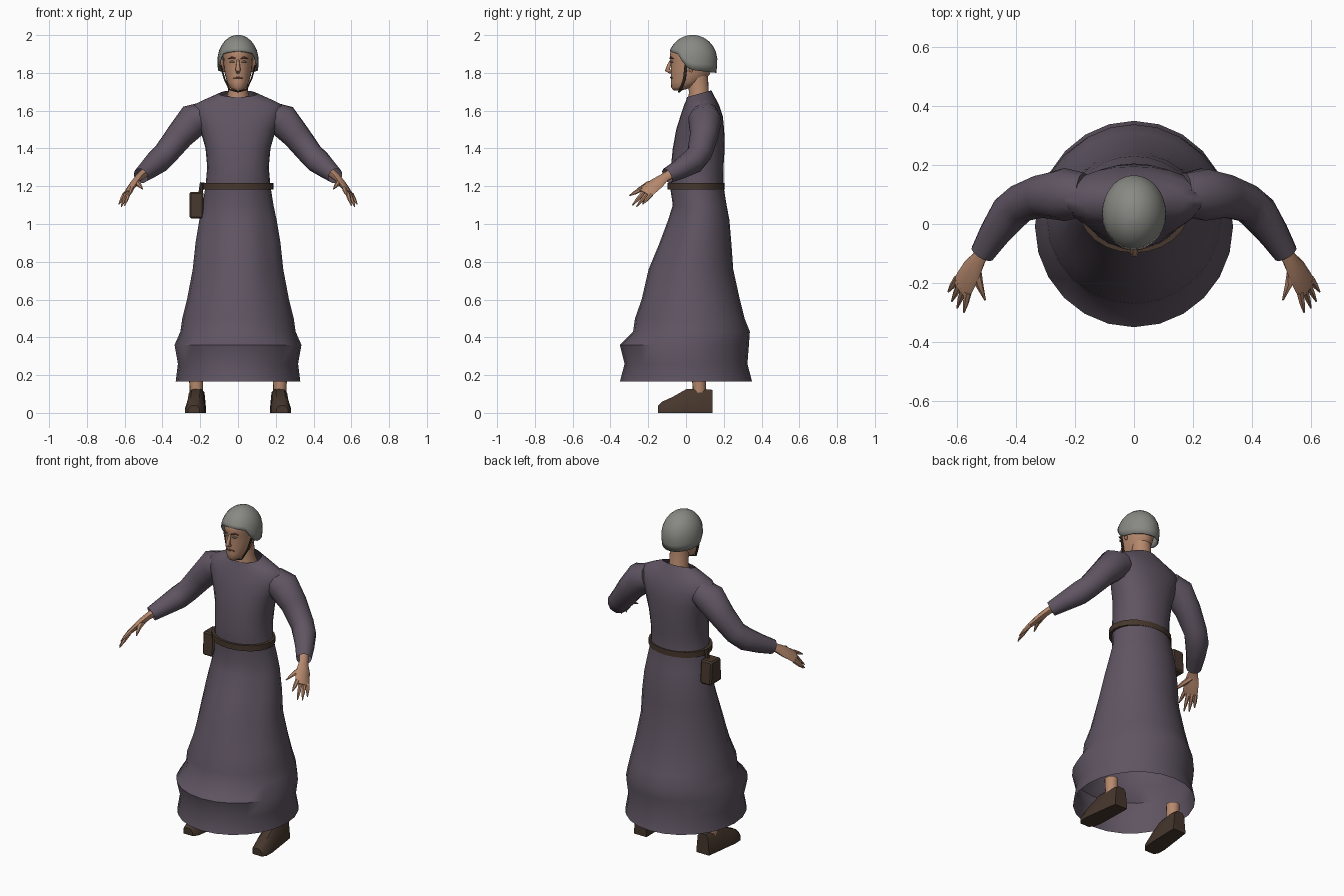
import bpy, bmesh, math
from mathutils import Vector

cube = bpy.data.objects.get("Cube")
if cube:
    bpy.data.objects.remove(cube)


def material(name, rgb):
    m = bpy.data.materials.new(name)
    m.use_nodes = True
    m.diffuse_color = (*rgb, 1)
    bsdf = m.node_tree.nodes["Principled BSDF"]
    bsdf.inputs["Base Color"].default_value = (*rgb, 1)
    bsdf.inputs["Roughness"].default_value = 0.9
    return m


CLOTH = material("dull purple cloth", (0.115, 0.09, 0.122))
SKIN = material("skin", (0.47, 0.25, 0.155))
STEEL = material("grey cap", (0.25, 0.25, 0.23))
LEATHER = material("brown leather", (0.062, 0.038, 0.026))
DARK = material("dark strap", (0.035, 0.026, 0.02))
EYE = material("pale eye", (0.36, 0.33, 0.29))
LIP = material("lip and brow", (0.2, 0.09, 0.06))


def finish(name, bm, mat, angle=50):
    bmesh.ops.recalc_face_normals(bm, faces=bm.faces)
    me = bpy.data.meshes.new(name)
    bm.to_mesh(me)
    bm.free()
    me.materials.append(mat)
    me.shade_smooth()
    me.set_sharp_from_angle(angle=math.radians(angle))
    ob = bpy.data.objects.new(name, me)
    bpy.context.scene.collection.objects.link(ob)
    return ob


def skin_rings(name, rings, mat, caps=(True, True), loop=False, angle=50):
    """Bridge equal-length rings of points into a surface."""
    bm = bmesh.new()
    vs = [[bm.verts.new(p) for p in r] for r in rings]
    n = len(vs[0])
    pairs = list(zip(vs, vs[1:])) + ([(vs[-1], vs[0])] if loop else [])
    for a, b in pairs:
        for i in range(n):
            j = (i + 1) % n
            bm.faces.new((a[i], a[j], b[j], b[i]))
    for use, r in zip(caps, (vs[0], vs[-1])):
        if use:
            bm.faces.new(r)
    return finish(name, bm, mat, angle)


def level(z, hx, yf, yb, n=24, power=1.0, pinch=0.0, dip=0.0):
    """Horizontal ring; pinch hollows the front flanks, dip lowers the front."""
    pts = []
    for i in range(n):
        a = 2 * math.pi * i / n
        c, s = math.cos(a), math.sin(a)
        off = abs(abs(math.atan2(c, -s)) - 0.85)
        k = 1 - pinch * math.exp(-(off / 0.35) ** 2)
        x = hx * math.copysign(abs(c) ** power, c) * k
        y = (yf + yb) / 2 + (yb - yf) / 2 * math.copysign(abs(s) ** power, s) * k
        pts.append((x, y, z + dip * s))
    return pts


def tube(name, path, radii, mat, n=10, side=None, caps=(True, True)):
    """Tube along a path; radii are numbers or (wide, thick) pairs."""
    path = [Vector(p) for p in path]
    rings = []
    for i, p in enumerate(path):
        d = (path[min(i + 1, len(path) - 1)] - path[max(i - 1, 0)]).normalized()
        u = Vector(side or (0.3, 1, 0.2))
        u = (u - d * u.dot(d)).normalized()
        v = d.cross(u)
        r = radii[i]
        w, t = r if isinstance(r, tuple) else (r, r)
        rings.append([p + u * w * math.cos(2 * math.pi * k / n)
                      + v * t * math.sin(2 * math.pi * k / n) for k in range(n)])
    return skin_rings(name, rings, mat, caps)


# Long robe, from the open hem up to the collar
robe = [
    level(0.165, 0.33, -0.35, 0.35), level(0.26, 0.318, -0.325, 0.325),
    level(0.36, 0.336, -0.35, 0.333), level(0.43, 0.305, -0.28, 0.338),
    level(0.50, 0.295, -0.27, 0.31), level(0.60, 0.27, -0.235, 0.285, pinch=0.03),
    level(0.76, 0.24, -0.198, 0.25, pinch=0.08), level(0.90, 0.225, -0.14, 0.24, pinch=0.09),
    level(1.02, 0.205, -0.095, 0.23, pinch=0.07), level(1.10, 0.188, -0.07, 0.215, pinch=0.03),
    level(1.20, 0.172, -0.085, 0.198), level(1.30, 0.163, -0.08, 0.198, power=0.9),
    level(1.40, 0.172, -0.07, 0.205, power=0.9), level(1.50, 0.2, -0.052, 0.202, power=0.9),
    level(1.57, 0.23, -0.03, 0.195, power=0.9), level(1.63, 0.235, -0.01, 0.175),
    level(1.66, 0.175, 0.0, 0.155, dip=0.008), level(1.69, 0.1, 0.005, 0.135, dip=0.018),
]
skin_rings("robe", robe, CLOTH, caps=(False, False))

# Belt as a closed band
belt = [level(z, 0.188 + g, -0.098 - g, 0.203 + g)
        for z, g in ((1.182, 0), (1.216, 0), (1.216, -0.02), (1.182, -0.02))]
skin_rings("belt", belt, LEATHER, caps=(False, False), loop=True, angle=35)

# Pouch hanging from the belt
bm = bmesh.new()
bmesh.ops.create_cube(bm, size=1)
for v in bm.verts:
    v.co = (-0.22 + v.co.x * 0.075, 0.075 + v.co.y * (0.11 if v.co.z < 0 else 0.09),
            1.1 + v.co.z * 0.14)
bmesh.ops.bevel(bm, geom=bm.edges[:], offset=0.008, segments=1, affect="EDGES")
finish("pouch", bm, LEATHER, 30)
tube("pouch_loop", [(-0.2, 0.075, 1.15), (-0.19, 0.075, 1.22)], [0.012, 0.012], LEATHER, 6)

# Arms, hands, legs and shoes on both sides
for s, label in ((1, "left"), (-1, "right")):
    def m(*pts):
        return [(s * x, y, z) for x, y, z in pts]

    tube(label + "_sleeve",
         m((0.17, 0.1, 1.575), (0.235, 0.1, 1.55), (0.31, 0.095, 1.465), (0.385, 0.07, 1.37),
           (0.425, 0.035, 1.33), (0.475, -0.035, 1.288), (0.515, -0.1, 1.255)),
         [0.075, 0.09, 0.075, 0.066, 0.066, 0.053, 0.042], CLOTH, 12, caps=(True, False))
    across = (s * -0.05, -0.065, 0.04)
    tube(label + "_palm",
         m((0.49, -0.06, 1.275), (0.525, -0.115, 1.245), (0.55, -0.155, 1.215),
           (0.575, -0.2, 1.18), (0.59, -0.22, 1.162)),
         [(0.028, 0.024), (0.028, 0.02), (0.042, 0.019), (0.046, 0.015), (0.042, 0.01)],
         SKIN, 8, side=across)
    tips = ((0.577, -0.3, 1.15), (0.6, -0.285, 1.098), (0.618, -0.262, 1.092), (0.63, -0.23, 1.105))
    wide = Vector(across).normalized()
    for tip, name, k in zip(tips, ("index", "middle", "ring", "little"), (0.034, 0.011, -0.011, -0.032)):
        root = Vector((s * 0.582, -0.208, 1.172)) + wide * k
        end = Vector(m(tip)[0])
        tube(f"{label}_{name}_finger", [root, root.lerp(end, 0.55), end],
             [0.013, 0.01, 0.003], SKIN, 6)
    tube(label + "_thumb", m((0.54, -0.14, 1.225), (0.525, -0.205, 1.21), (0.505, -0.258, 1.185)),
         [0.02, 0.014, 0.003], SKIN, 6)

    tube(label + "_ankle", m((0.22, 0.07, 0.09), (0.222, 0.07, 0.2)), [0.036, 0.04], SKIN, 8)
    # Shoe lofted from heel to toe: y, top height, half widths at sole and top
    sections = []
    for y, top, sole, upper in ((0.14, 0.122, 0.042, 0.034), (0.08, 0.128, 0.046, 0.038),
                                (0.0, 0.125, 0.05, 0.038), (-0.07, 0.085, 0.054, 0.038),
                                (-0.125, 0.06, 0.048, 0.03), (-0.147, 0.04, 0.03, 0.02)):
        cx = 0.222 - y * 0.08
        sections.append(m((cx - sole, y, 0.0), (cx + sole, y, 0.0), (cx + sole, y, 0.02),
                          (cx + upper, y, top * 0.85), (cx + upper * 0.6, y, top),
                          (cx - upper * 0.6, y, top), (cx - upper, y, top * 0.85),
                          (cx - sole, y, 0.02)))
    skin_rings(label + "_shoe", sections, LEATHER, angle=35)

    # Face details of this side
    tube(label + "_ear", m((0.077, 0.025, 1.805), (0.085, 0.03, 1.835), (0.086, 0.035, 1.87)),
         [(0.008, 0.006), (0.018, 0.01), (0.02, 0.01)], SKIN, 8)
    tube(label + "_eye", m((0.018, -0.081, 1.858), (0.03, -0.08, 1.86), (0.044, -0.069, 1.858)),
         [0.002, 0.006, 0.002], EYE, 8)
    tube(label + "_eyebrow", m((0.014, -0.084, 1.876), (0.034, -0.08, 1.882), (0.054, -0.066, 1.874)),
         [0.004, 0.005, 0.002], LIP, 6)

# Neck and head
tube("neck", [(0, 0.075, 1.62), (0, 0.068, 1.7), (0, 0.06, 1.8)], [0.075, 0.053, 0.056], SKIN, 14)
head = [level(z, hx, yf, yb, 20) for z, hx, yf, yb in (
    (1.708, 0.022, -0.066, -0.02), (1.722, 0.042, -0.078, 0.03), (1.75, 0.058, -0.08, 0.085),
    (1.79, 0.069, -0.079, 0.125), (1.83, 0.075, -0.08, 0.14), (1.858, 0.076, -0.08, 0.145),
    (1.89, 0.079, -0.086, 0.145), (1.93, 0.076, -0.08, 0.135), (1.965, 0.05, -0.04, 0.1))]
skin_rings("head", head, SKIN)
tube("nose", [(0, -0.076, 1.872), (0, -0.09, 1.84), (0, -0.098, 1.815), (0, -0.078, 1.803)],
     [0.006, 0.01, 0.014, 0.01], SKIN, 8, side=(1, 0, 0))
tube("mouth", [(-0.026, -0.073, 1.773), (0, -0.079, 1.776), (0.026, -0.073, 1.773)],
     [0.002, 0.006, 0.002], LIP, 6)

# Cap: a dome whose rim sits high over the brow and low around the neck
RIM = ((-1, 1.8), (0, 1.815), (0.3, 1.835), (0.6, 1.9), (1, 1.915))


def rim_height(c):
    for (c0, z0), (c1, z1) in zip(RIM, RIM[1:]):
        if c <= c1:
            return z0 + (z1 - z0) * (c - c0) / (c1 - c0)
    return RIM[-1][1]


cap_rings = []
for step in range(9):
    t = math.sin(step / 8 * math.pi / 2)
    ring = []
    for i in range(28):
        a = 2 * math.pi * i / 28
        c = math.cos(a)
        z0 = rim_height(c)
        z = z0 + (2.0 - z0) * t
        h = (z - 1.865) / (0.136 if z > 1.865 else 0.22)
        r = max(1 - h * h, 0.0) ** 0.5
        ring.append((0.109 * r * math.sin(a), 0.035 - 0.131 * r * c, z))
    cap_rings.append(ring)
cap = skin_rings("cap", cap_rings, STEEL, caps=(False, True), angle=60)
shell = cap.modifiers.new("thickness", "SOLIDIFY")
shell.thickness = 0.008
shell.offset = -1

# Chin strap
tube("chin_strap", [(-0.092, 0.0, 1.84), (-0.072, -0.008, 1.77), (-0.045, -0.028, 1.712),
                    (0, -0.036, 1.7), (0.045, -0.028, 1.712), (0.072, -0.008, 1.77),
                    (0.092, 0.0, 1.84)], [(0.008, 0.004)] * 7, DARK, 6)
